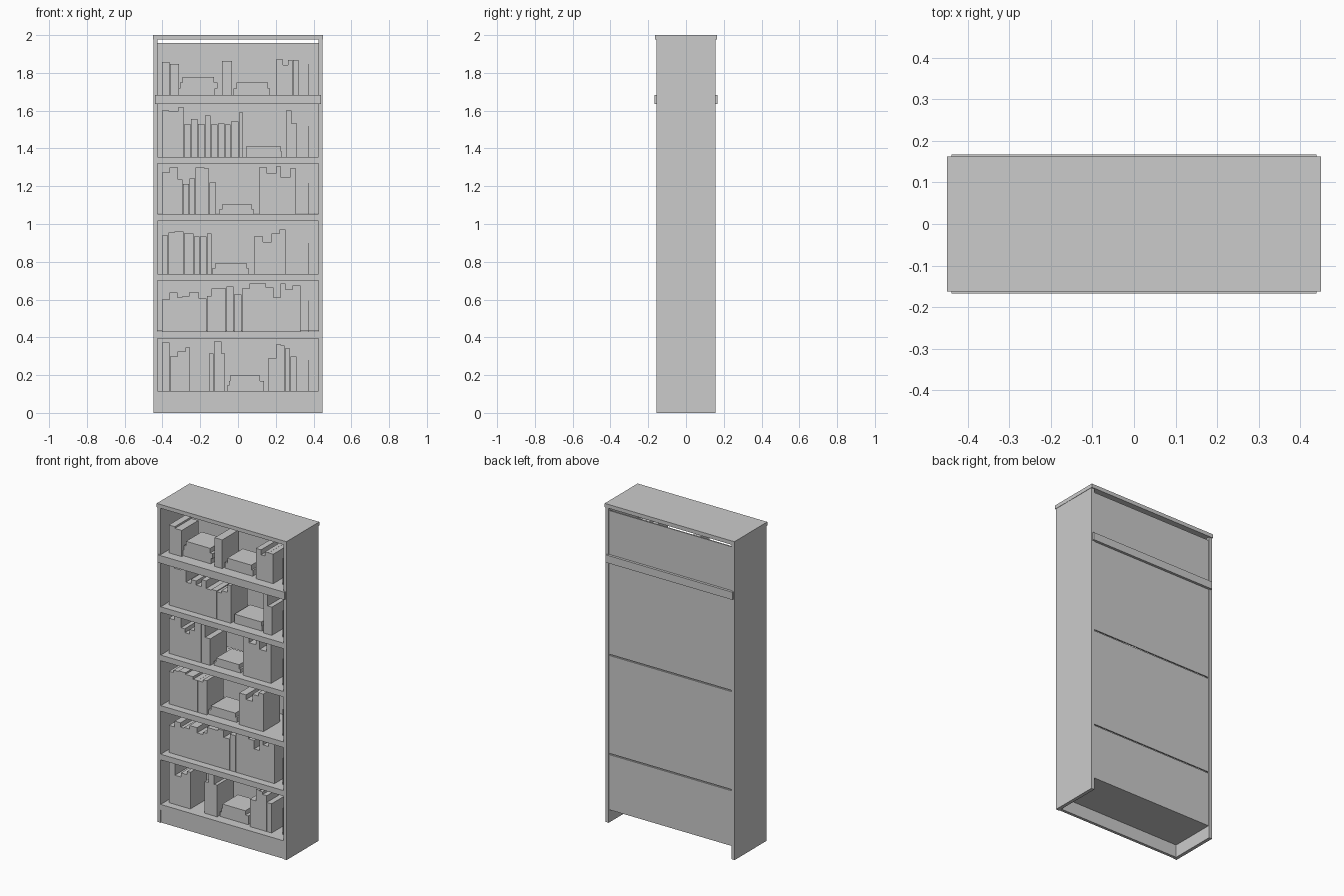
import bpy

GREY = bpy.data.materials.new("plain_grey")
GREY.diffuse_color = (0.6, 0.6, 0.6, 1)


def box(name, x0, x1, y0, y1, z0, z1):
    """Axis-aligned box given by its limits."""
    v = [(x, y, z) for z in (z0, z1) for x, y in ((x0, y0), (x1, y0), (x1, y1), (x0, y1))]
    f = [(3, 2, 1, 0), (4, 5, 6, 7), (0, 1, 5, 4), (1, 2, 6, 5), (2, 3, 7, 6), (3, 0, 4, 7)]
    me = bpy.data.meshes.new(name)
    me.from_pydata(v, [], f)
    me.materials.append(GREY)
    ob = bpy.data.objects.new(name, me)
    bpy.context.collection.objects.link(ob)
    return ob


IN = 0.4265          # inner half width
FRONT, BACK = -0.157, 0.157

# carcass: sides, top board, fixed shelf that overhangs front and back
for side, s in (("left", -1), ("right", 1)):
    box(side + "_side_panel", *sorted((s * IN, s * 0.448)), FRONT, BACK, 0, 1.976)
box("top_board", -0.45, 0.45, -0.163, 0.163, 1.976, 2.0)
box("fixed_shelf", -0.44, 0.44, -0.168, 0.168, 1.634, 1.682)

# plain shelves flush with the sides, and the kickboard
SHELF_TOPS = [0.115, 0.43, 0.735, 1.052, 1.355]
for i, z in enumerate(SHELF_TOPS):
    box(f"shelf_{i + 1}", -IN, IN, FRONT, 0.144, z - 0.035, z)
box("kickboard", -IN, IN, FRONT + 0.004, FRONT + 0.022, 0, 0.08)

# back boards with narrow seams, open slot left under the top
for i, (a, b) in enumerate([(0.08, 0.426), (0.434, 1.048), (1.056, 1.634), (1.682, 1.957)]):
    box(f"back_board_{i + 1}", -IN, IN, 0.144, 0.152, a, b)


def book_run(base, start, books):
    """Upright books side by side: (width, height) in centi-units."""
    x = start
    for w, h in books:
        box("upright_book", x, x + w / 100 - 0.0006, -0.11, 0.055, base, base + h / 100)
        x += w / 100


def stack(base, spans):
    """Lying books, each (left, right, thickness)."""
    for x0, x1, t in spans:
        box("lying_book", x0, x1, -0.095, 0.06, base, base + t)
        base += t


# thin bookend on every shelf
for z in SHELF_TOPS + [1.682]:
    box("bookend", 0.372, 0.376, -0.09, 0.04, z, z + 0.165)

# top compartment
z = 1.682
book_run(z, -0.403, [(4.2, 17.5), (4.8, 16.4)])
stack(z, [(-0.315, -0.122, 0.036), (-0.307, -0.109, 0.031), (-0.294, -0.127, 0.029)])
book_run(z, -0.085, [(5.3, 18)])
stack(z, [(-0.024, 0.169, 0.036), (-0.008, 0.159, 0.031)])
book_run(z, 0.201, [(3.7, 19), (2.6, 15.9), (2.6, 18.5), (3.2, 18.5)])

# fifth shelf
z = 1.355
book_run(z, -0.403, [(3.7, 24.6), (4.8, 24.1), (3.4, 26.2), (3.4, 17.5), (3.7, 20.1), (3.7, 17.5),
                     (3.2, 22), (3.7, 17.2), (3.7, 17.7), (3.2, 17.2), (4.2, 18.8), (2.4, 23.6)])
stack(z, [(0.042, 0.233, 0.029), (0.042, 0.228, 0.027)])
book_run(z, 0.254, [(2.9, 24.6), (2.9, 17.7)])

# fourth shelf
z = 1.052
book_run(z, -0.403, [(4, 22), (4.5, 24.6), (2.6, 18.3), (3.4, 15.9), (3.2, 18.8), (4.8, 24.6),
                     (2.6, 24.1), (3.7, 16.7)])
stack(z, [(-0.101, 0.085, 0.024), (-0.085, 0.074, 0.026)])
book_run(z, 0.111, [(4.2, 24.6), (4.8, 21.5), (2.6, 25.2), (4.8, 19.3), (3.2, 24.1)])

# third shelf
z = 0.735
book_run(z, -0.403, [(3.4, 20.4), (3.4, 22), (4.8, 22.5), (5.3, 21.5), (3.2, 19.9), (3.7, 19.9),
                     (2.6, 21.5)])
stack(z, [(-0.138, 0.058, 0.029), (-0.122, 0.048, 0.027)])
book_run(z, 0.085, [(4.8, 19.9), (4.4, 17), (4.2, 21.5), (3.4, 23.6)])

# second shelf, one full run
book_run(0.43, -0.403, [(4, 17), (4.2, 20.7), (2.4, 18), (3.7, 18.5), (5.3, 20.7), (4.2, 17.5),
                        (2.6, 19), (3.7, 22.8), (4, 22.8), (4, 23.8), (4.2, 19.6), (4.2, 22.8),
                        (4.2, 25.4), (4.5, 25.4), (4, 23.3), (3.7, 18), (2.6, 25.4), (3.7, 22.2),
                        (4.2, 24.4)])

# bottom shelf
z = 0.115
book_run(z, -0.403, [(4.2, 25.7), (4.2, 18.3), (4.2, 20.9), (2.4, 23)])
book_run(z, -0.154, [(2.6, 19.9), (4, 26.2), (2.1, 19.9)])
stack(z, [(-0.058, 0.138, 0.029), (-0.048, 0.138, 0.026), (-0.042, 0.117, 0.027)])
book_run(z, 0.159, [(4.2, 17.2), (2.6, 24.6), (2.1, 24.1), (2.9, 22.5), (3.4, 18.3)])
